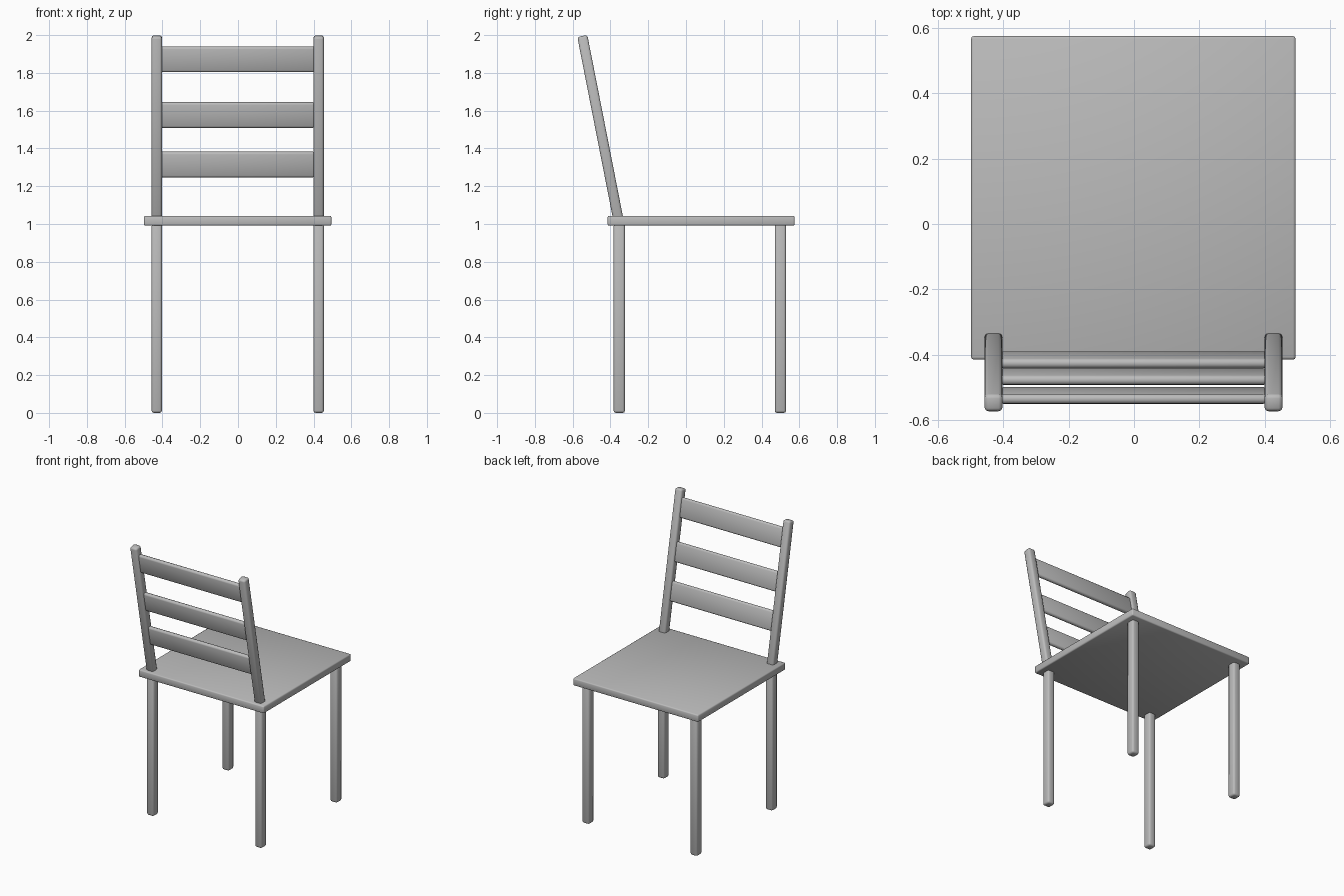
import bpy
import math

cube = bpy.data.objects.get("Cube")
if cube:
    bpy.data.objects.remove(cube, do_unlink=True)

# Single grey finish
GREY = (0.5, 0.5, 0.5, 1)
grey = bpy.data.materials.new("plain grey")
grey.use_nodes = True
grey.diffuse_color = GREY
grey.node_tree.nodes["Principled BSDF"].inputs["Base Color"].default_value = GREY


def rounded_box(name, centre, size, tilt=0.0, bevel=0.01):
    """Box with softly rounded edges, tilted about the x axis."""
    bpy.ops.mesh.primitive_cube_add(size=1, location=centre)
    obj = bpy.context.object
    obj.name = name
    obj.scale = size
    bpy.ops.object.transform_apply(location=False, rotation=False, scale=True)
    obj.rotation_euler.x = tilt
    obj.data.materials.append(grey)
    mod = obj.modifiers.new("rounded edges", 'BEVEL')
    mod.width = bevel
    mod.segments = 2
    bpy.ops.object.shade_smooth()
    return obj


TILT = math.radians(11.1)
SEAT_TOP = 1.043
BACK_FOOT_Y = -0.362


def back_y(z):
    """Depth of the leaning backrest's centre plane at a height."""
    return BACK_FOOT_Y - (z - SEAT_TOP) * math.tan(TILT)


# Seat
rounded_box("seat", (-0.002, 0.08, 1.017), (0.993, 0.99, 0.052), bevel=0.008)

# Legs and backrest posts
for side, x in (("left", 0.427), ("right", -0.43)):
    for end, y in (("front", -0.353), ("back", 0.5)):
        rounded_box(f"{end}_{side}_leg", (x, y, 0.5), (0.055, 0.06, 1.0), bevel=0.012)
    z = 1.507
    rounded_box(f"{side}_backrest_post", (x, back_y(z), z),
                (0.055, 0.054, 0.995), TILT, 0.012)

# Backrest slats
for name, z in (("lower", 1.315), ("middle", 1.577), ("upper", 1.872)):
    rounded_box(f"{name}_slat", (-0.002, back_y(z), z),
                (0.82, 0.03, 0.138), TILT, 0.012)
